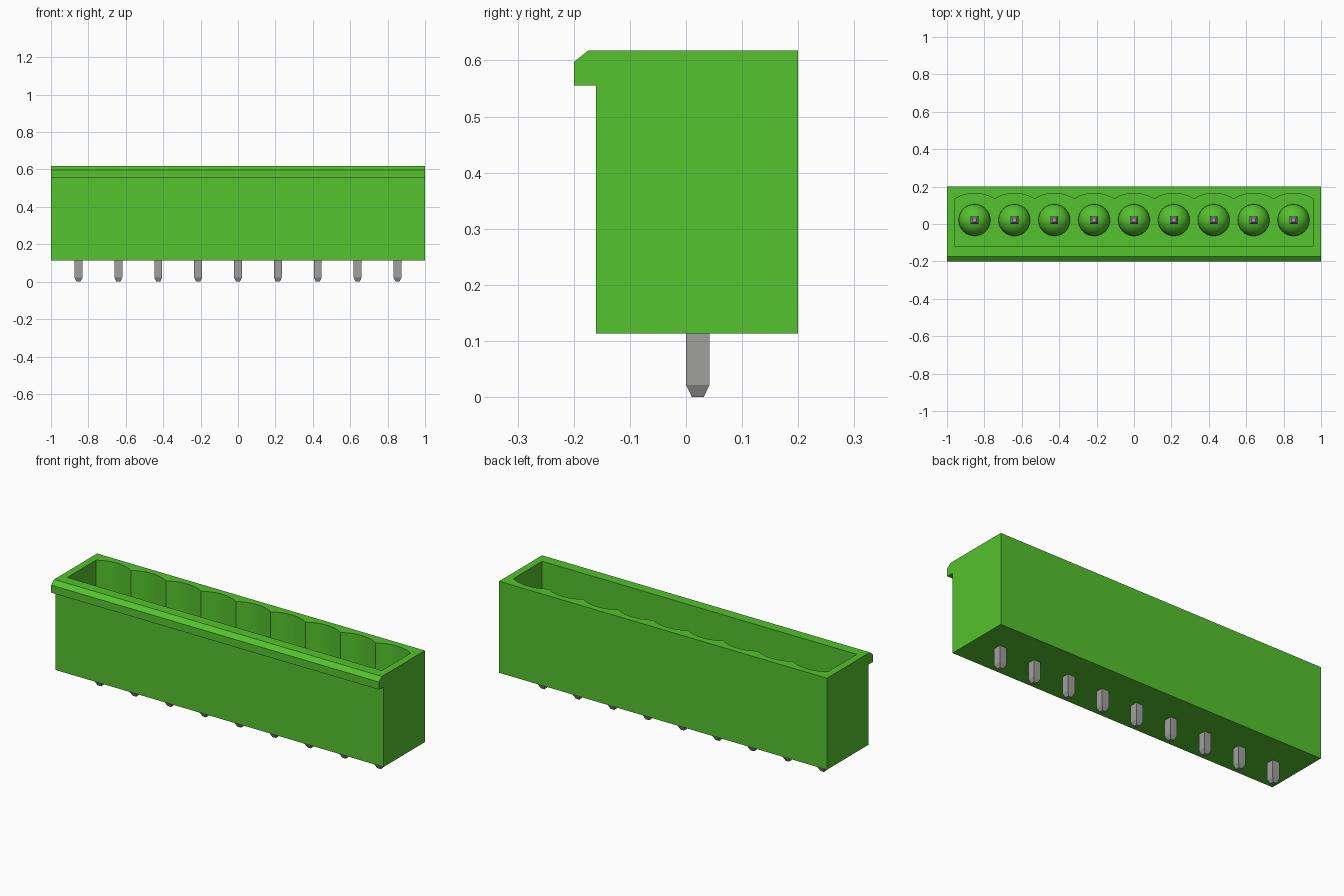
import bpy
import bmesh
import math

cube = bpy.data.objects.get("Cube")
if cube:
    bpy.data.objects.remove(cube, do_unlink=True)

PINS = 9
PITCH = 0.2132
PIN_Y = 0.021
BASE, TOP, FLOOR = 0.113, 0.618, 0.25
centers = [(i - (PINS - 1) / 2) * PITCH for i in range(PINS)]


def make_material(name, rgb):
    mat = bpy.data.materials.new(name)
    mat.use_nodes = True
    color = (*rgb, 1)
    mat.diffuse_color = color
    mat.node_tree.nodes["Principled BSDF"].inputs["Base Color"].default_value = color
    return mat


green = make_material("green plastic", (0.09, 0.54, 0.027))
metal = make_material("grey metal", (0.35, 0.35, 0.34))


def finish(bm, name, mat):
    bmesh.ops.recalc_face_normals(bm, faces=bm.faces)
    mesh = bpy.data.meshes.new(name)
    bm.to_mesh(mesh)
    bm.free()
    mesh.materials.append(mat)
    obj = bpy.data.objects.new(name, mesh)
    bpy.context.collection.objects.link(obj)
    return obj


def extrude_profile(name, points, offset, mat):
    """Extrude a closed 3D outline along the offset vector."""
    bm = bmesh.new()
    face = bm.faces.new([bm.verts.new(p) for p in points])
    ext = bmesh.ops.extrude_face_region(bm, geom=[face])["geom"]
    verts = [g for g in ext if isinstance(g, bmesh.types.BMVert)]
    bmesh.ops.translate(bm, verts=verts, vec=offset)
    return finish(bm, name, mat)


def select_only(obj):
    bpy.ops.object.select_all(action="DESELECT")
    obj.select_set(True)
    bpy.context.view_layer.objects.active = obj


# Housing: side profile with the chamfered latch lip along the front
side = [(-0.16, BASE), (0.2, BASE), (0.2, TOP), (-0.174, TOP),
        (-0.2, 0.597), (-0.2, 0.555), (-0.16, 0.555)]
housing = extrude_profile("housing", [(-1, y, z) for y, z in side], (2, 0, 0), green)

# Cavity: straight front and sides, one shallow arc per pin along the back
half, cusp_y, sag, steps = PITCH / 2, 0.133, 0.031, 12
radius = (half ** 2 + sag ** 2) / (2 * sag)
sweep = math.asin(half / radius)
edge = PINS * half
outline = [(edge, -0.117), (-edge, -0.117), (-edge, cusp_y)]
for cx in centers:
    for k in range(1, steps + 1):
        a = -sweep + 2 * sweep * k / steps
        outline.append((cx + radius * math.sin(a),
                        cusp_y + sag - radius * (1 - math.cos(a))))
cutter = extrude_profile("cavity_cutter", [(x, y, FLOOR) for x, y in outline],
                         (0, 0, 0.6), green)
cutter.hide_render = True

cut = housing.modifiers.new("cavity", "BOOLEAN")
cut.operation = "DIFFERENCE"
cut.solver = "EXACT"
cut.object = cutter
select_only(housing)
bpy.ops.object.modifier_apply(modifier=cut.name)
bpy.data.objects.remove(cutter, do_unlink=True)
select_only(housing)
bpy.ops.object.shade_smooth_by_angle(angle=math.radians(15))


def make_dome(name, x):
    """Half-sphere boss on the cavity floor, around a pin."""
    bm = bmesh.new()
    bmesh.ops.create_uvsphere(bm, u_segments=32, v_segments=16, radius=0.085)
    bmesh.ops.bisect_plane(bm, geom=bm.verts[:] + bm.edges[:] + bm.faces[:],
                           plane_co=(0, 0, 0), plane_no=(0, 0, 1), clear_inner=True)
    bmesh.ops.translate(bm, verts=bm.verts, vec=(x, PIN_Y, FLOOR))
    obj = finish(bm, name, green)
    select_only(obj)
    bpy.ops.object.shade_smooth_by_angle(angle=math.radians(30))


def make_pin(name, x):
    """Square pin tapered at both ends."""
    bm = bmesh.new()
    rings = []
    for z, h in [(0, 0.0105), (0.022, 0.021), (0.465, 0.021), (0.487, 0.0105)]:
        rings.append([bm.verts.new((x + sx * h, PIN_Y + sy * h, z))
                      for sx, sy in ((-1, -1), (1, -1), (1, 1), (-1, 1))])
    for low, high in zip(rings, rings[1:]):
        for i in range(4):
            j = (i + 1) % 4
            bm.faces.new((low[i], low[j], high[j], high[i]))
    bm.faces.new(rings[0][::-1])
    bm.faces.new(rings[-1])
    finish(bm, name, metal)


# Nine contacts, each with its boss
for n, cx in enumerate(centers, 1):
    make_dome(f"pin_boss_{n}", cx)
    make_pin(f"pin_{n}", cx)
